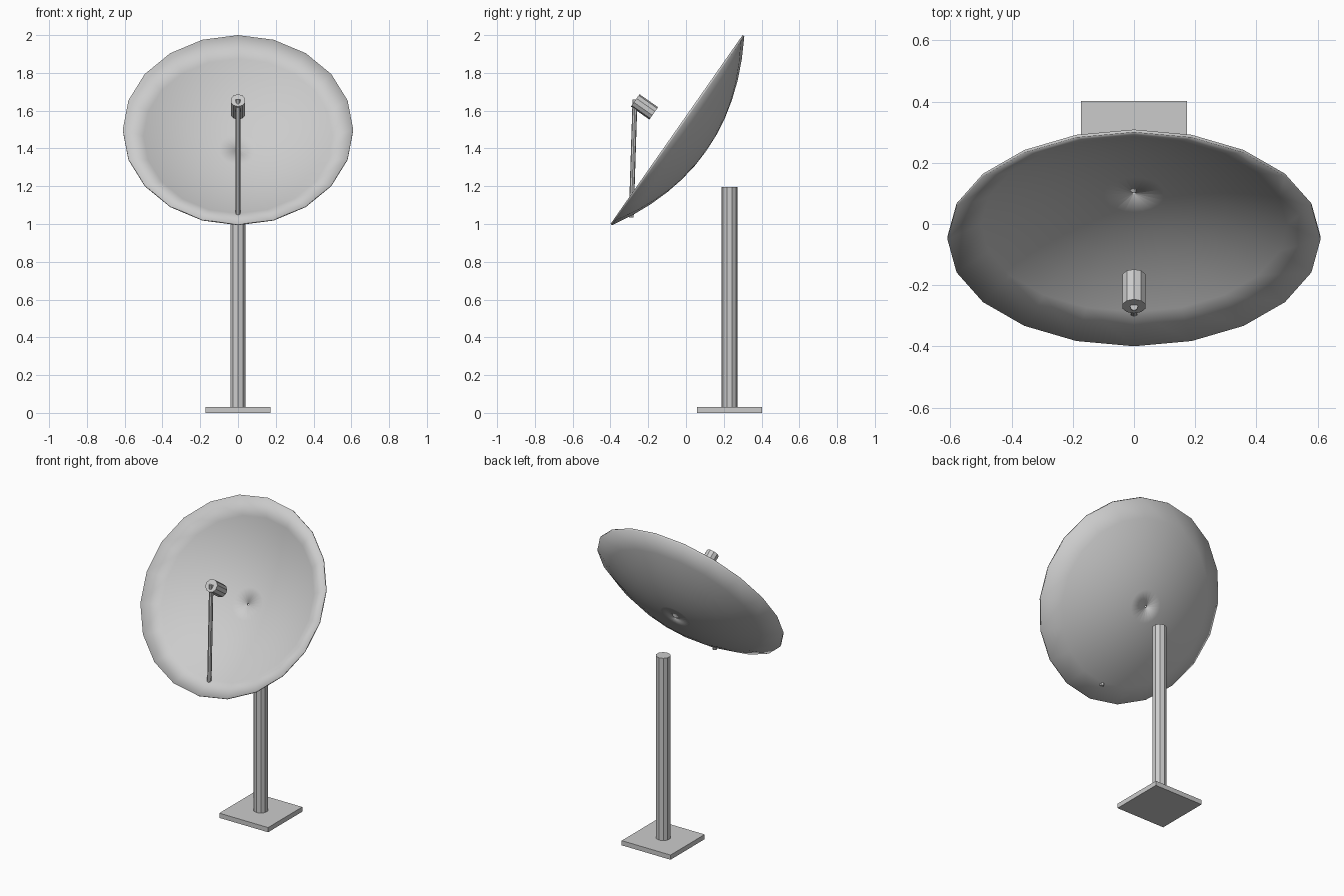
import bpy, bmesh, math
from mathutils import Vector, Matrix

if "Cube" in bpy.data.objects:
    bpy.data.objects.remove(bpy.data.objects["Cube"])

TILT = Vector((0, -0.819, 0.573)).normalized()   # direction the dish faces
RIM_CENTRE = Vector((0, -0.05, 1.5))


def rod(name, start, end, radius, sides):
    start, end = Vector(start), Vector(end)
    axis = end - start
    bpy.ops.mesh.primitive_cylinder_add(
        vertices=sides, radius=radius, depth=axis.length,
        location=(start + end) / 2,
        rotation=axis.to_track_quat('Z', 'Y').to_euler())
    bpy.context.object.name = name
    return bpy.context.object


# Base plate and post
bpy.ops.mesh.primitive_cube_add(size=1, location=(0, 0.23, 0.015))
base = bpy.context.object
base.name = "base_plate"
base.scale = (0.345, 0.345, 0.03)
rod("post", (0, 0.23, 0.03), (0, 0.23, 1.195), 0.043, 10)

# Parabolic dish: thin closed profile spun about its axis, tiny centre hole
RADIUS, DEPTH, THICK, SEGMENTS = 0.61, 0.183, 0.011, 20
radii = [0.006, 0.1, 0.2, 0.3, 0.4, 0.5, RADIUS]
front = [(r, -DEPTH * (1 - (r / RADIUS) ** 2)) for r in radii]
back = [(r, z - THICK) for r, z in reversed(front)]
profile = front + back
bm = bmesh.new()
rings = []
for r, z in profile:
    rings.append([bm.verts.new((r * math.cos(a), r * math.sin(a), z))
                  for a in (2 * math.pi * i / SEGMENTS for i in range(SEGMENTS))])
for k, ring in enumerate(rings):
    after = rings[(k + 1) % len(rings)]
    for i in range(SEGMENTS):
        j = (i + 1) % SEGMENTS
        bm.faces.new((ring[i], ring[j], after[j], after[i])).smooth = True
bmesh.ops.recalc_face_normals(bm, faces=bm.faces)
mesh = bpy.data.meshes.new("dish")
bm.to_mesh(mesh)
bm.free()
dish = bpy.data.objects.new("dish", mesh)
bpy.context.collection.objects.link(dish)
dish.matrix_world = (Matrix.Translation(RIM_CENTRE)
                     @ TILT.to_track_quat('Z', 'Y').to_matrix().to_4x4())

# Feed arm through the dish and receiver aimed at the dish
rod("feed_arm", (0, -0.29, 1.035), (0, -0.27, 1.66), 0.013, 8)
feed = Vector((0, -0.22, 1.62))
rod("receiver", feed - TILT * 0.06, feed + TILT * 0.06, 0.04, 10)
